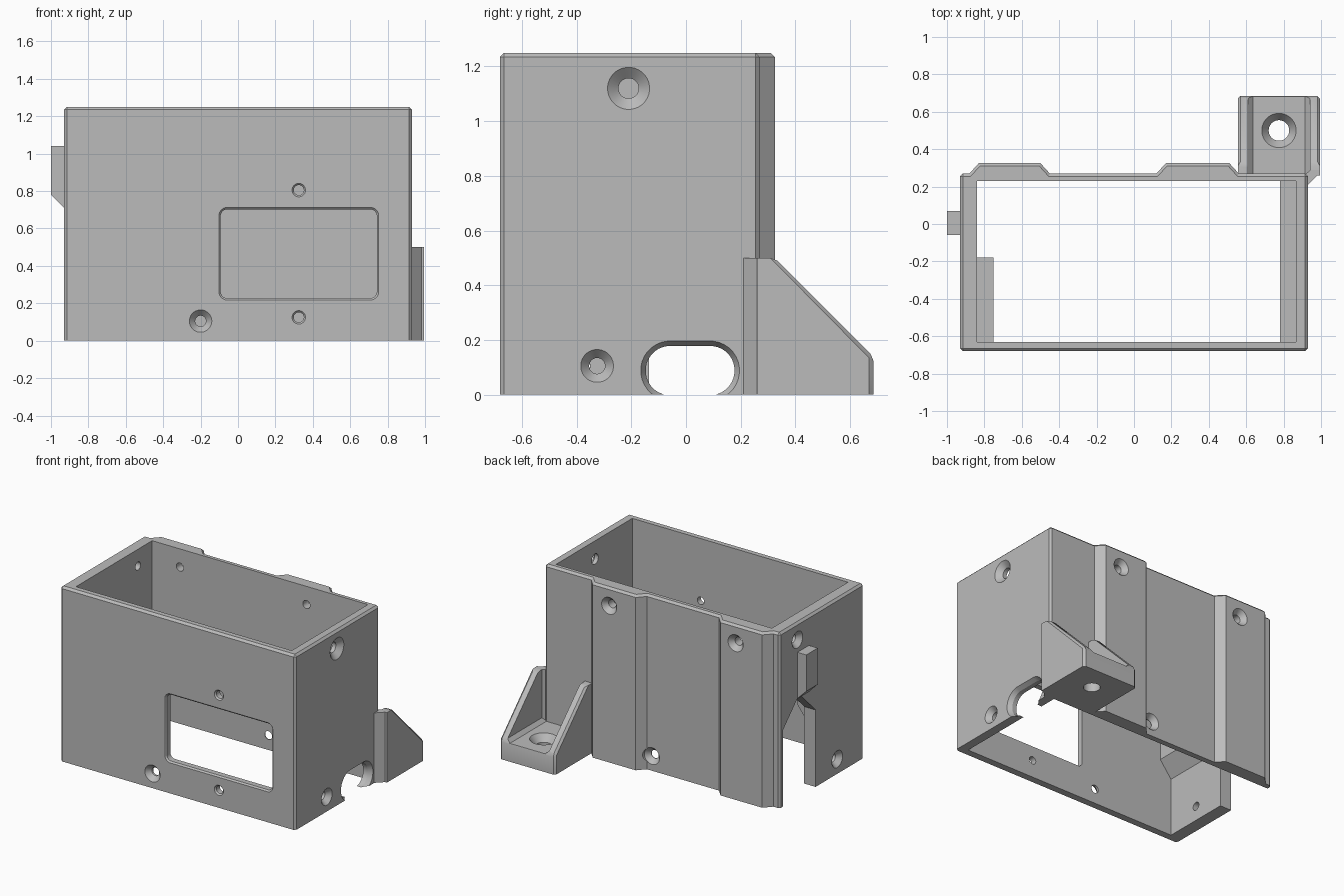
import bpy, bmesh, math
from mathutils import Vector

old = bpy.data.objects.get("Cube")
if old:
    bpy.data.objects.remove(old, do_unlink=True)

grey = bpy.data.materials.new("plain grey")
grey.use_nodes = True
grey.diffuse_color = (0.5, 0.5, 0.5, 1)
grey.node_tree.nodes["Principled BSDF"].inputs["Base Color"].default_value = (0.5, 0.5, 0.5, 1)


def loft(name, sections, chamfer=None, size=0.015):
    """Solid through matching point rings; chamfer picks edges by a test."""
    bm = bmesh.new()
    rings = [[bm.verts.new(p) for p in s] for s in sections]
    for a, b in zip(rings, rings[1:]):
        for i in range(len(a)):
            j = (i + 1) % len(a)
            bm.faces.new((a[i], a[j], b[j], b[i]))
    bm.faces.new(rings[0])
    bm.faces.new(rings[-1])
    bmesh.ops.recalc_face_normals(bm, faces=bm.faces)
    if chamfer:
        edges = [e for e in bm.edges if chamfer(e.verts[0].co, e.verts[1].co)]
        bmesh.ops.bevel(bm, geom=edges, offset=size, segments=1, affect='EDGES')
        bmesh.ops.recalc_face_normals(bm, faces=bm.faces)
    mesh = bpy.data.meshes.new(name)
    bm.to_mesh(mesh)
    bm.free()
    obj = bpy.data.objects.new(name, mesh)
    bpy.context.collection.objects.link(obj)
    mesh.materials.append(grey)
    return obj


def place(axis, u, v, t):
    return Vector({"x": (t, u, v), "y": (u, t, v), "z": (u, v, t)}[axis])


def prism(name, axis, profile, lo, hi, chamfer=None):
    return loft(name, [[place(axis, u, v, t) for u, v in profile] for t in (lo, hi)], chamfer)


def box(name, lo, hi):
    (a, b, c), (d, e, f) = lo, hi
    return prism(name, "z", [(a, b), (d, b), (d, e), (a, e)], c, f)


def cut(target, tool):
    tool.hide_render = True
    mod = target.modifiers.new("cut", 'BOOLEAN')
    mod.operation = 'DIFFERENCE'
    mod.solver = 'EXACT'
    mod.object = tool
    bpy.context.view_layer.objects.active = target
    bpy.ops.object.modifier_apply(modifier=mod.name)
    bpy.data.objects.remove(tool, do_unlink=True)


def rounded(w, h, r, n=8):
    """Rounded rectangle; becomes a circle or a stadium when r is large."""
    pts = []
    for k, (sx, sy) in enumerate([(1, 1), (-1, 1), (-1, -1), (1, -1)]):
        for i in range(n):
            a = (k + (i + 0.5) / n) * math.pi / 2
            pts.append((sx * (w / 2 - r) + r * math.cos(a), sy * (h / 2 - r) + r * math.sin(a)))
    return pts


def opening(target, axis, side, face, u, v, w, h, r, flare, slope, depth):
    """Cut a through opening whose mouth flares outward at the face."""
    rings = []
    for grow, t in [(flare, -0.03), (flare, 0), (0, slope), (0, depth)]:
        ring = rounded(w + 2 * grow, h + 2 * grow, r + grow)
        rings.append([place(axis, u + a, v + b, face - side * t) for a, b in ring])
    cut(target, loft("opening_cutter", rings))


def screw_hole(target, axis, side, face, u, v, outer=0.06, inner=0.029, slope=0.035):
    opening(target, axis, side, face, u, v, 2 * inner, 2 * inner, inner, outer - inner, slope, 0.15)


# Box shell with two raised ribs on the back
W, FRONT, BACK, RIB, H = 0.93, -0.68, 0.27, 0.325, 1.25
outline = [(-W, FRONT), (W, FRONT), (W, BACK)]
for a, b in [(0.17, 0.51), (-0.83, -0.5)]:
    outline += [(b + 0.05, BACK), (b, RIB), (a, RIB), (a - 0.05, BACK)]
outline.append((-W, BACK))


def shell_edge(p, q):
    top = p.z > H - 0.001 and q.z > H - 0.001
    corner = abs(p.z - q.z) > 1 and abs(p.x) > W - 0.001
    return top or corner


shell = prism("box_shell", "z", outline, 0, H, shell_edge)
cut(shell, box("cavity_cutter", (-0.84, -0.63, -0.1), (0.866, 0.23, 1.4)))

# Front window and its fixing holes
opening(shell, "y", -1, FRONT, 0.325, 0.465, 0.835, 0.475, 0.035, 0.01, 0.01, 0.12)
for z in (0.125, 0.805):
    screw_hole(shell, "y", -1, FRONT, 0.325, z, 0.036, 0.027, 0.01)

# Countersunk screw holes around the walls
screw_hole(shell, "y", -1, FRONT, -0.2, 0.105)
screw_hole(shell, "x", 1, W, -0.21, 1.12, 0.077, 0.037)
screw_hole(shell, "x", 1, W, -0.325, 0.105)
screw_hole(shell, "x", -1, -W, 0.07, 1.13)
screw_hole(shell, "x", -1, -W, -0.38, 0.105)
screw_hole(shell, "y", 1, RIB, 0.38, 1.12)
screw_hole(shell, "y", 1, RIB, -0.62, 1.12)
screw_hole(shell, "y", 1, BACK, 0.08, 0.105)

# Cable opening on one end, peaked notch on the other
opening(shell, "x", 1, W, 0.015, 0.088, 0.325, 0.18, 0.089, 0.018, 0.03, 0.12)
notch = [(-0.135, -0.1), (-0.135, 0.55), (0.025, 0.71), (0.07, 0.71), (0.23, 0.55), (0.23, -0.1)]
cut(shell, prism("notch_cutter", "x", notch, -1.1, -0.8))


# Inner support ledges with sloped undersides
def ledge(name, wall, tip, y0, y1):
    profile = [(wall, 0.39), (tip, 0.53), (tip, 0.66), (wall, 0.66)]
    return prism(name, "y", profile, y0, y1)


parts = [shell,
         ledge("left_end_ledge", -0.86, -0.75, -0.64, -0.18),
         ledge("right_end_ledge", 0.88, 0.78, -0.64, 0.24)]

# Hook block on the outside of the end wall
hook = [(-0.92, 0.7), (-1.0, 0.78), (-1.0, 1.04), (-0.92, 1.04)]
parts.append(prism("hook_block", "y", hook, -0.06, 0.07))

# Mounting bracket with two gussets
X0, X1, Y1 = 0.555, 0.995, 0.685
side = [(0.26, 0), (Y1, 0), (Y1, 0.14), (0.325, 0.5), (0.26, 0.5)]


def bracket_edge(p, q):
    return min(p.z, q.z) > 0.1 and min(p.y, q.y) > 0.26 or (
        abs(p.z - q.z) > 0.1 and min(p.y, q.y) > 0.6)


bracket = prism("mounting_bracket", "x", side, X0, X1, bracket_edge)
trough = [(0.635, 0.13), (0.915, 0.13), (0.94, 0.155), (0.94, 0.7), (0.61, 0.7), (0.61, 0.155)]
cut(bracket, prism("trough_cutter", "y", trough, 0.2, 0.8))
opening(bracket, "z", 1, 0.13, 0.775, 0.5, 0.11, 0.11, 0.055, 0.037, 0.05, 0.2)
parts.append(bracket)

# Angled flange tying the bracket to the end wall
flange = [(0.92, 0.2), (X1, 0.275), (X1, 0.29), (0.945, 0.29), (0.92, 0.27)]
parts.append(prism("bracket_flange", "z", flange, 0, 0.5))

# Smooth round holes, keep hard edges crisp
for part in parts:
    bpy.ops.object.select_all(action='DESELECT')
    part.select_set(True)
    bpy.context.view_layer.objects.active = part
    bpy.ops.object.shade_smooth_by_angle()
